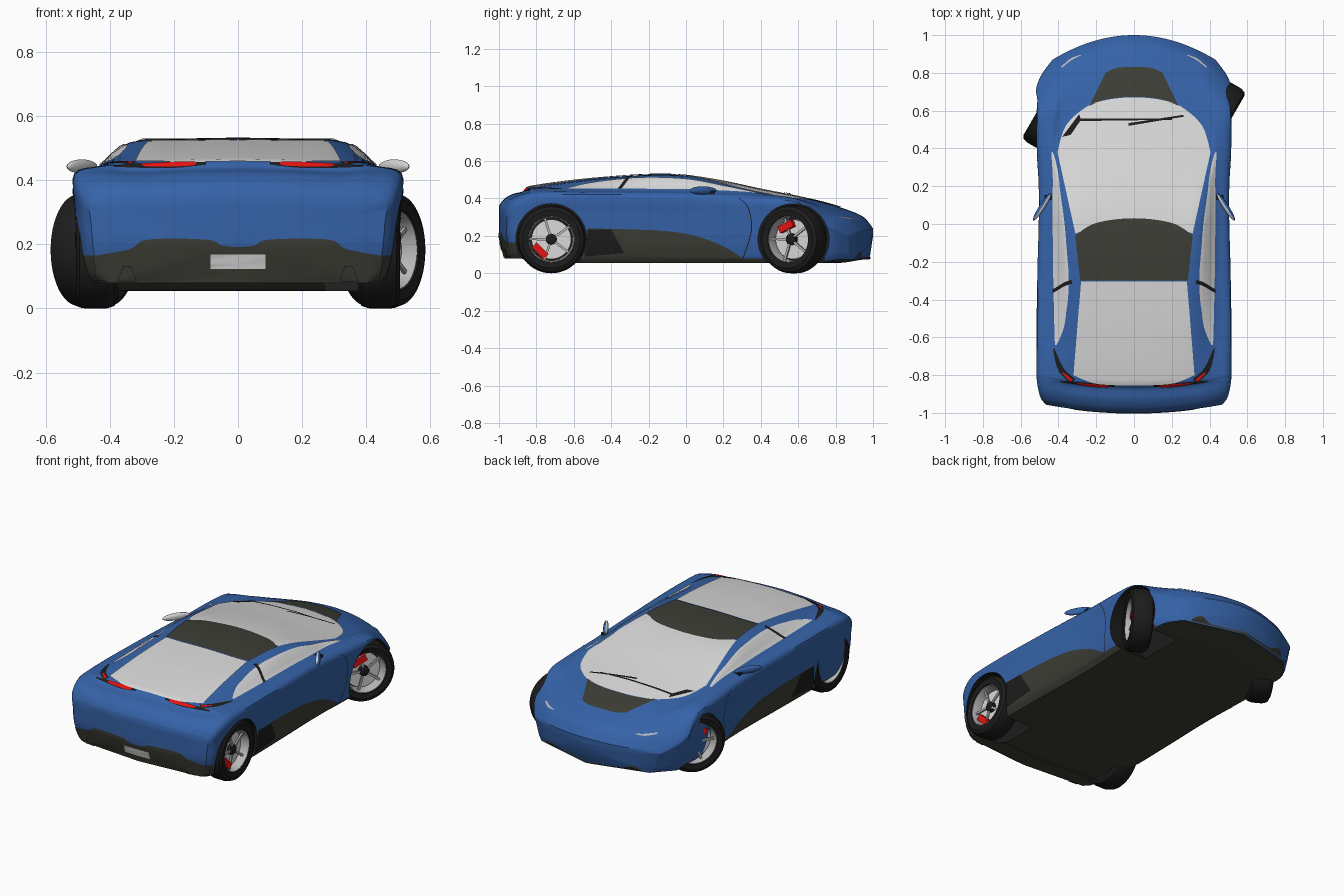
import bpy, bmesh
from math import sin, cos, pi, radians
from mathutils import Vector, Matrix
from mathutils.bvhtree import BVHTree

if "Cube" in bpy.data.objects:
    bpy.data.objects.remove(bpy.data.objects["Cube"])

def material(name, *rgb):
    m = bpy.data.materials.new(name)
    m.use_nodes = True
    m.diffuse_color = (*rgb, 1)
    m.node_tree.nodes["Principled BSDF"].inputs["Base Color"].default_value = (*rgb, 1)
    return m

BLUE = material("blue paint", .036, .124, .395)
DARK = material("dark trim", .047, .047, .037)
BLACK = material("black rubber", .012, .012, .012)
GLASS = material("pale glass", .7, .7, .7)
SILVER = material("silver metal", .48, .48, .48)
RED = material("red", .8, .006, .006)
parts = []

def finish(name, bm, mats, matrix=None):
    if matrix:
        bm.transform(matrix)
        bmesh.ops.recalc_face_normals(bm, faces=bm.faces)
    me = bpy.data.meshes.new(name)
    bm.to_mesh(me)
    for m in mats:
        me.materials.append(m)
    parts.append(bpy.data.objects.new(name, me))
    bpy.context.collection.objects.link(parts[-1])
    return parts[-1]

def grid(rows, wrap=False, caps=False):
    """Quad mesh over equal-length rows of points."""
    bm = bmesh.new()
    vs = [[bm.verts.new(p) for p in r] for r in rows]
    for a, b in zip(vs, vs[1:]):
        for i in range(0 if wrap else 1, len(a)):
            bm.faces.new((a[i - 1], a[i], b[i], b[i - 1]))
    if caps:
        bm.faces.new(vs[0])
        bm.faces.new(vs[-1])
    return bm

def curve(pts, n):
    """Smooth curve through points, sampled n + 1 times."""
    p, out = [pts[0], *pts, pts[-1]], []
    for k in range(n + 1):
        u = k / n * (len(pts) - 1)
        i = min(int(u), len(pts) - 2)
        t = u - i
        out.append(tuple(
            b + t / 2 * (c - a + t * (2 * a - 5 * b + 4 * c - d + t * (3 * (b - c) + d - a)))
            for a, b, c, d in zip(*p[i:i + 4])))
    return out

# Body stations: y, top z, roof edge x, belt z, half width, shoulder z
STATIONS = [
    (-1, .36, .30, .345, .46, .33), (-.975, .395, .30, .385, .485, .365),
    (-.93, .423, .31, .415, .50, .395), (-.875, .437, .315, .432, .508, .412),
    (-.85, .457, .32, .44, .51, .415), (-.825, .464, .32, .444, .51, .418),
    (-.7, .483, .32, .446, .51, .422), (-.5, .506, .325, .446, .51, .422),
    (-.2, .527, .335, .446, .505, .418), (0, .522, .345, .444, .50, .413),
    (.2, .492, .37, .436, .50, .403), (.4, .449, .40, .424, .51, .393),
    (.6, .41, .37, .40, .51, .383), (.75, .375, .33, .363, .505, .345),
    (.87, .337, .30, .322, .51, .29), (.95, .30, .28, .285, .485, .25),
    (1, .24, .24, .225, .425, .205)]

def ease(t):
    t = max(0, min(1, t))
    return t * t * (3 - 2 * t)

def ring(st, scale=1):
    y, zt, xg, zb, xw, zs = st
    low = .055 + .02 * ease((y - .8) / .2) + .025 * ease((-.8 - y) / .1)
    drop = .01 + .012 * ease(y / .3) * ease((.8 - y) / .3)
    half = curve([(0, zt), (xg / 2, zt - drop * .3), (xg, zt - drop),
                  ((xg + xw) / 2 + .01 - .025 * ease(y / .4), zb), (xw, zs),
                  (xw - .002, zs * .6 + .066), (xw - .012, .165), (xw - .03, low + .025)], 28)
    half += [(xw - .055, low), (0, low)]
    bow = .2 * ease((-.5 - y) / .5) - .7 * ease((y - .5) / .5)
    tuck = .25 * ease((-.85 - y) / .15) - .15 * ease((y - .85) / .15)
    full = [(x * scale, .2 + (z - .2) * scale) for x, z in half + [(-x, z) for x, z in half[-2:0:-1]]]
    return [(x, y + bow * x * x + tuck * max(0, .2 - z), z) for x, z in full]

SHRINK = (.75, .5, .25, .03)
rings = [ring(STATIONS[0], s) for s in reversed(SHRINK)]
rings += [ring(s) for s in curve(STATIONS, 96)] + [ring(STATIONS[-1], s) for s in SHRINK]
bm = grid(rings, wrap=True, caps=True)
bmesh.ops.recalc_face_normals(bm, faces=bm.faces)
for f in bm.faces:
    c = f.calc_center_median()
    f.material_index = int((f.normal.z < -.6 and c.z < .1) or (c.z < .165 and c.y < -.85))
skin = BVHTree.FromBMesh(bm)
body = finish("body", bm, [BLUE, DARK])

# Projection directions for fitted panels
RAYS = {"top": Vector((0, 0, -1)), "side": Vector((-1, 0, 0)),
        "rear": Vector((0, 1, 0)), "nose": Vector((0, -1, 0))}

def panel(name, a, b, view, mat, lift=.004, both=False, n=30, m=12):
    """Thin panel between two curves, laid on the body skin."""
    d, rows = RAYS[view], []
    for k in range(m + 1):
        rows.append([])
        for p, q in zip(curve(a, n), curve(b, n)):
            u, v = Vector(p).lerp(Vector(q), k / m)
            start = Vector({"top": (u, v, 0), "side": (0, u, v)}.get(view, (u, 0, v))) - d * 2
            hit, nor, *_ = skin.ray_cast(start, d)
            if hit is None:
                hit, nor, *_ = skin.find_nearest(start + d * 1.5)
            rows[-1].append(hit + nor * lift)
    for s, side in ((1, "left_"), (-1, "right_")) if both else ((1, ""),):
        bm = grid([[(p.x * s, p.y, p.z) for p in r] for r in rows])
        bm.normal_update()
        if sum(f.normal.dot((d.x * s, d.y, d.z)) * f.calc_area() for f in bm.faces) > 0:
            bmesh.ops.reverse_faces(bm, faces=bm.faces)
        finish(side + name, bm, [mat])

def sym(*pts):
    """Mirror a half outline that starts at the centre line."""
    return [(-x, v) for x, v in pts[:0:-1]] + list(pts)

# Glass, roof and bonnet
panel("windshield", sym((0, .03), (.31, -.05)),
      sym((0, .67), (.14, .657), (.25, .62), (.36, .52), (.405, .38)), "top", GLASS, n=48, m=24)
panel("roof_panel", sym((0, -.3), (.285, -.3)), sym((0, .03), (.2, .005), (.31, -.06)), "top", DARK, .005)
panel("rear_window", sym((0, -.852), (.2, -.843), (.32, -.8)), sym((0, -.305), (.28, -.305)),
      "top", GLASS, .005, n=40, m=40)
panel("bonnet_panel", sym((0, .672), (.14, .66), (.235, .625)),
      sym((0, .83), (.09, .825), (.15, .8)), "top", DARK)
panel("side_window", [(-.64, .449), (-.3, .449), (0, .447), (.25, .437), (.38, .427)],
      [(-.64, .452), (-.5, .483), (-.25, .509), (0, .502), (.2, .466), (.38, .429)],
      "side", GLASS, both=True, n=48)
panel("window_pillar", [(-.365, .447), (-.315, .512)], [(-.345, .447), (-.295, .512)],
      "side", BLACK, .007, True)
panel("wiper_long", [(-.31, .543), (.2, .55)], [(-.31, .557), (.2, .558)], "top", BLACK, .009, m=1)
panel("wiper_short", [(-.03, .518), (.26, .566)], [(-.03, .532), (.26, .576)], "top", BLACK, .009, m=1)
panel("wiper_base", [(-.38, .46), (-.29, .58)], [(-.335, .47), (-.28, .55)], "top", BLACK, .008, m=3)

# Sills, seams and side intakes
panel("sill", [(-.55, .07), (-.1, .07), (.31, .07)],
      [(-.525, .24), (-.3, .235), (-.1, .225), (.05, .2), (.2, .145), (.31, .075)], "side", DARK, both=True)
panel("side_intake", [(-.54, .09), (-.33, .11)], [(-.525, .235), (-.4, .235)], "side", BLACK, .006, True)
seam = [(.28, .4), (.33, .35), (.347, .23), (.3, .075)]
panel("door_seam", seam, [(y + .005, z) for y, z in seam], "side", BLACK, .003, True, m=1)

# Rear bumper, lamps and plate
panel("diffuser", sym((0, .085), (.44, .088)), sym((0, .193), (.05, .197), (.1, .215), (.28, .215),
      (.34, .185), (.45, .165)), "rear", DARK, n=50)
panel("plate", sym((0, .125), (.085, .125)), sym((0, .17), (.085, .17)), "rear", GLASS, .008)
panel("tail_lamp_frame", [(.1, .446), (.2, .435), (.3, .436), (.39, .439)],
      [(.1, .453), (.2, .453), (.3, .449), (.39, .443)], "rear", BLACK, both=True)
panel("tail_lamp", [(.13, .446), (.16, .439), (.27, .438), (.3, .443)],
      [(.13, .452), (.2, .452), (.27, .449), (.3, .447)], "rear", RED, .007, True)
panel("lamp_corner", [(.31, -.82), (.37, -.765), (.42, -.66)],
      [(.335, -.84), (.4, -.775), (.428, -.66)], "top", BLACK, both=True)
panel("corner_lamp", [(.325, -.822), (.372, -.785)], [(.335, -.833), (.38, -.79)], "top", RED, .007, True)
panel("bumper_fin", [(.315, .087), (.375, .087)], [(.333, .135), (.357, .135)], "rear", DARK, .009, True)

# Nose grille and headlamps
panel("nose_grille", sym((0, .079), (.33, .081)), sym((0, .09), (.22, .09), (.28, .115), (.33, .09)),
      "nose", DARK)
panel("headlamp", [(.28, .89), (.33, .865), (.38, .825)], [(.28, .894), (.335, .873), (.385, .83)],
      "top", SILVER, both=True)

def lathe(profile, segs=48):
    """Turn (x, radius) points about the x axis."""
    turns = [2 * pi * k / segs for k in range(segs)]
    bm = grid([[(x, r * cos(t), r * sin(t)) for t in turns] for x, r in profile], wrap=True)
    bmesh.ops.remove_doubles(bm, verts=bm.verts, dist=1e-5)
    return bm

def box(size, place):
    bm = bmesh.new()
    bmesh.ops.create_cube(bm, size=1, matrix=place @ Matrix.Diagonal((*size, 1)))
    return bm

# Wheels, with the front pair steered, and the arches cut for them
TYRE = [(-.055, 0), (-.055, .12), (-.065, .155), (-.055, .174), (-.03, .182), (.03, .182),
        (.055, .174), (.065, .155), (.06, .125), (.03, .116), (-.02, .114), (-.02, 0)]
bpy.context.view_layer.objects.active = body
for axle, x, y, steer, cy, cz in (("front", .45, .575, -30, -.03, .068), ("rear", .44, -.72, 0, -.06, -.062)):
    for s, side in ((1, "left"), (-1, "right")):
        tag = f"{side}_{axle}_"
        flip = Matrix.Diagonal((s, 1, 1, 1))
        spot = Matrix.Translation((x * s, y, .182))
        m = spot @ Matrix.Rotation(radians(steer), 4, "Z") @ flip
        finish(tag + "tyre", lathe(TYRE), [BLACK], m)
        finish(tag + "rim", lathe([(.055, .125), (.055, .121), (.03, .115), (-.01, .113)]), [SILVER], m)
        finish(tag + "brake_disc", lathe([(-.015, .106), (.008, .106), (.008, 0)]), [GLASS], m)
        finish(tag + "hub", lathe([(.008, .03), (.032, .03), (.037, .022), (.037, 0)], 20), [BLACK], m)
        turn = Matrix.Rotation(Vector((cy, cz)).angle_signed(Vector((1, 0))), 4, "X")
        finish(tag + "caliper", box((.034, .038, .09), Matrix.Translation((.018, cy, cz)) @ turn), [RED], m)
        for k in range(5):
            arm = Matrix.Rotation(2 * pi * k / 5 + .3, 4, "X") @ Matrix.Translation((.028, 0, .07))
            finish(f"{tag}spoke_{k + 1}", box((.01, .013, .095), arm), [SILVER], m)
        cutter = finish("arch_cutter", lathe([(-.17, 0), (-.17, .19), (.3, .19), (.3, 0)]), [BLACK], spot @ flip)
        cutter.hide_render = True
        mod = body.modifiers.new("arch", "BOOLEAN")
        mod.object, mod.solver, mod.material_mode = cutter, "EXACT", "TRANSFER"
        bpy.ops.object.modifier_apply(modifier="arch")
        parts.remove(cutter)
        bpy.data.objects.remove(cutter)

# Door mirrors with glass on the inner rear half
for s, side in ((1, "left"), (-1, "right")):
    bm = bmesh.new()
    bmesh.ops.create_uvsphere(bm, u_segments=24, v_segments=12, radius=1)
    for f in bm.faces:
        f.material_index = int(f.calc_center_median().y < 0)
    m = Matrix.Diagonal((s, 1, 1, 1)) @ Matrix.Translation((.487, .09, .443))
    m = m @ Matrix.Rotation(radians(-57), 4, "Z") @ Matrix.Diagonal((.085, .015, .022, 1))
    finish(side + "_mirror", bm, [BLUE, GLASS], m)
    finish(side + "_mirror_stalk", box((.04, .025, .015), Matrix.Translation((.455 * s, .14, .432))), [BLACK])

for ob in bpy.context.view_layer.objects:
    ob.select_set(ob in parts)
bpy.ops.object.shade_smooth_by_angle(angle=radians(35))
